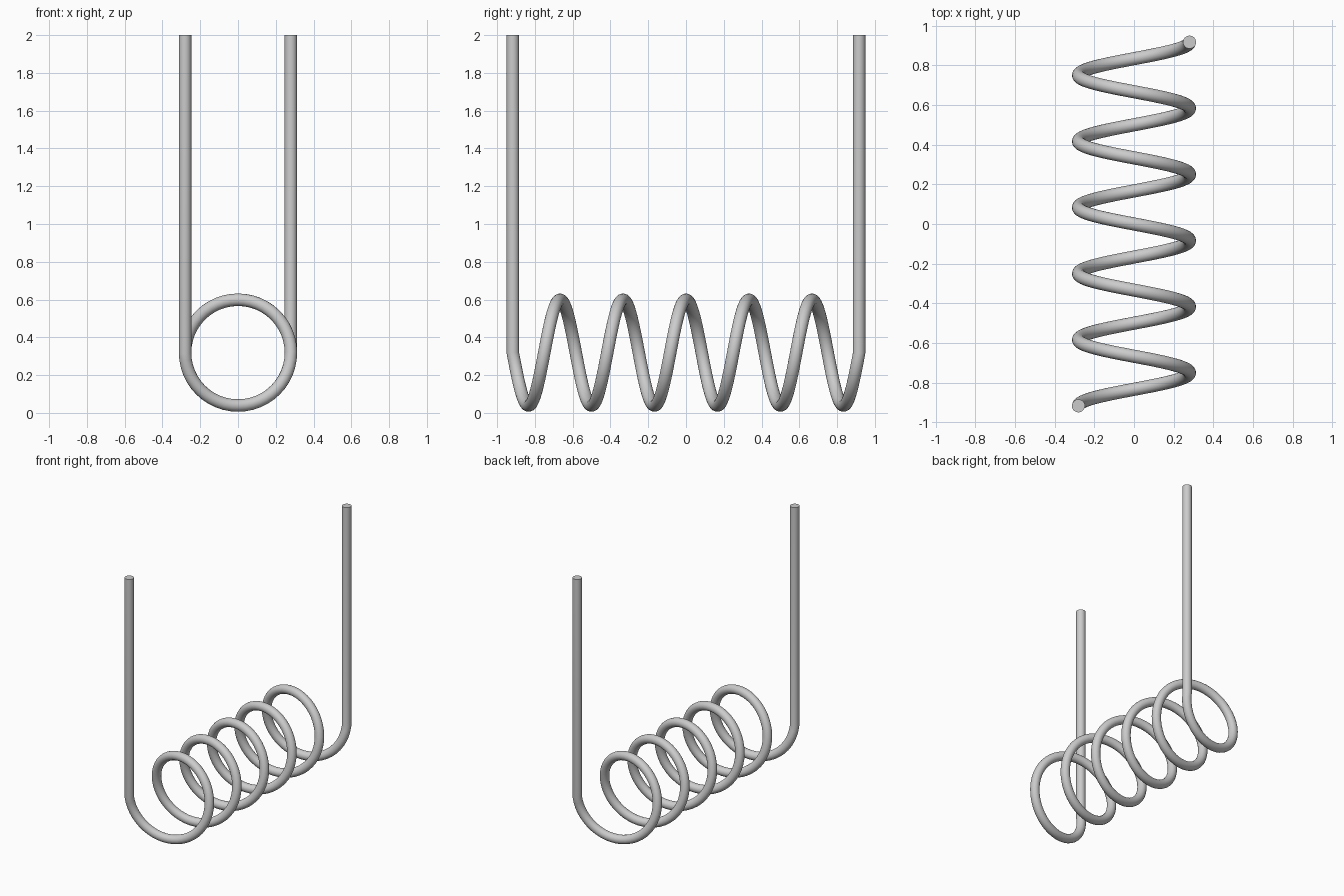
import bpy
from math import cos, sin, pi

if "Cube" in bpy.data.objects:
    bpy.data.objects.remove(bpy.data.objects["Cube"])

COIL_R, WIRE_R = 0.28, 0.033
AXIS_Z, TOP_Z = 0.319, 2.0
TURNS, HALF_LEN = 5.5, 0.917
STEPS = 48  # path points per turn

# Path: front leg down, helix along y, back leg up
n = int(TURNS * STEPS)
points = [(-COIL_R, -HALF_LEN, TOP_Z)]
for i in range(n + 1):
    a = 2 * pi * TURNS * i / n
    points.append((-COIL_R * cos(a),
                   -HALF_LEN + 2 * HALF_LEN * i / n,
                   AXIS_Z - COIL_R * sin(a)))
points.append((COIL_R, HALF_LEN, TOP_Z))

# Round wire swept along the path
curve = bpy.data.curves.new("coil_wire", 'CURVE')
curve.dimensions = '3D'
curve.bevel_depth = WIRE_R
curve.bevel_resolution = 8
curve.use_fill_caps = True
spline = curve.splines.new('POLY')
spline.points.add(len(points) - 1)
for p, co in zip(spline.points, points):
    p.co = (*co, 1)

coil = bpy.data.objects.new("coil_wire", curve)
bpy.context.collection.objects.link(coil)
bpy.context.view_layer.objects.active = coil
coil.select_set(True)
bpy.ops.object.convert(target='MESH')

# Smooth wire with crisp flat ends
bpy.ops.object.shade_smooth_by_angle(angle=0.6)
